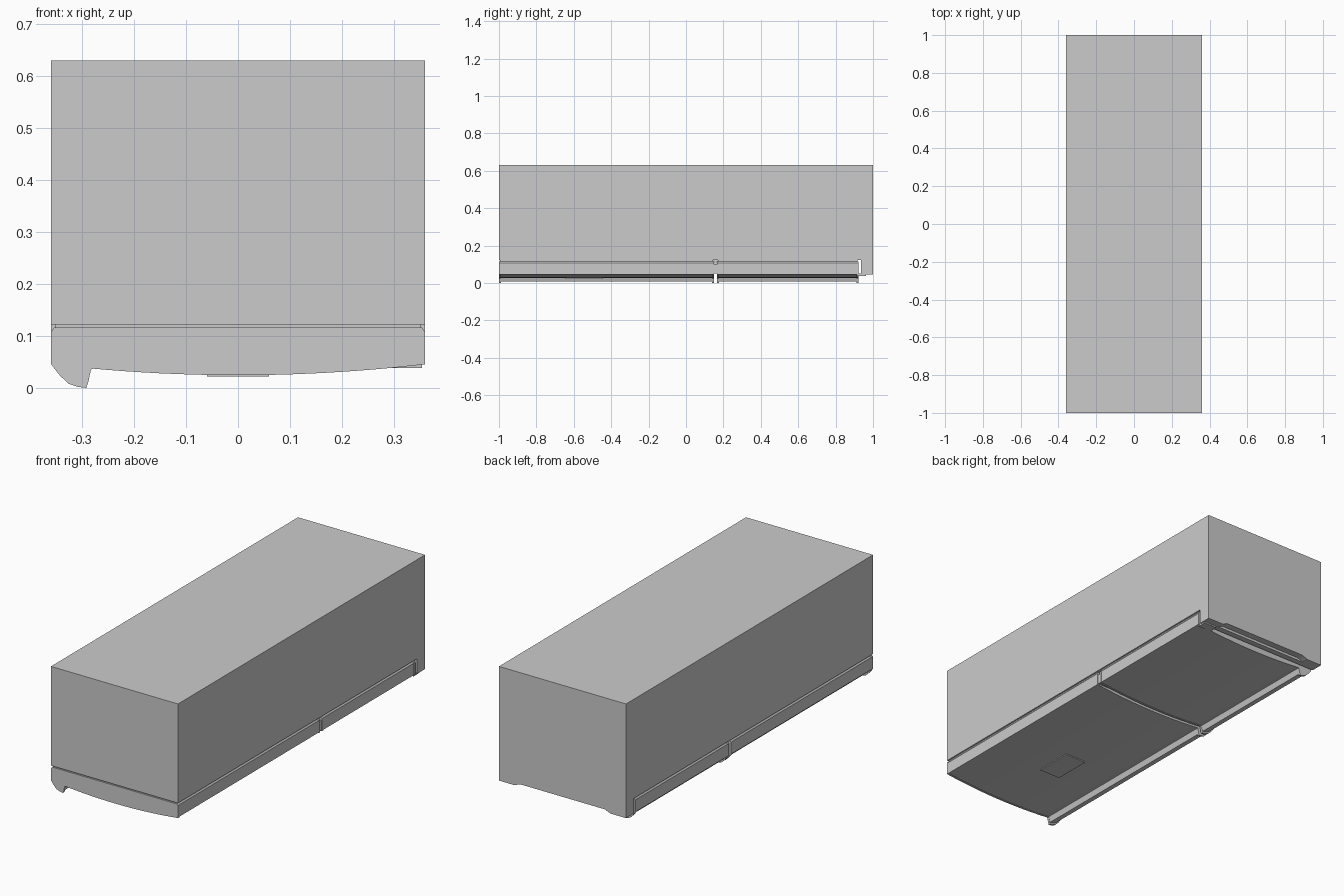
import bpy, bmesh

if "Cube" in bpy.data.objects:
    bpy.data.objects.remove(bpy.data.objects["Cube"])

W = 0.36  # half width


def prism(name, outline, a, b, axis='Y'):
    """Extrude a 2D outline: (x,z) along Y, or (y,z) along X."""
    bm = bmesh.new()
    rings = []
    for t in (a, b):
        rings.append([bm.verts.new((p, t, q) if axis == 'Y' else (t, p, q)) for p, q in outline])
    n = len(outline)
    for i in range(n):
        j = (i + 1) % n
        bm.faces.new((rings[0][i], rings[0][j], rings[1][j], rings[1][i]))
    bm.faces.new(rings[0])
    bm.faces.new(rings[1])
    bmesh.ops.recalc_face_normals(bm, faces=bm.faces)
    me = bpy.data.meshes.new(name)
    bm.to_mesh(me)
    bm.free()
    ob = bpy.data.objects.new(name, me)
    bpy.context.collection.objects.link(ob)
    return ob


def box(name, x, y, z):
    return prism(name, [(x[0], z[0]), (x[1], z[0]), (x[1], z[1]), (x[0], z[1])], *y)


def front_z(x, base):
    """Gently bowed door front."""
    return base + 0.021 * (x / W) ** 2


def door_outline(side, base, lip):
    """Door cross-section: bowed front with a grip lip on the left edge."""
    pts = [(-side + 0.006, 0.116), (-side, 0.108), (-side, 0.046),
           (-0.343, lip + 0.024), (-0.326, lip + 0.008), (-0.308, lip + 0.002),
           (-0.292, lip), (-0.288, lip + 0.012), (-0.283, base + 0.011)]
    for i in range(21):
        x = -0.279 + (side + 0.279) * i / 20
        pts.append((x, front_z(x, base)))
    return pts + [(side, 0.108), (side - 0.006, 0.116)]


# cabinet: L-shaped side outline, deeper at the top end
cabinet = prism('cabinet', [(-1, 0.122), (-1, 0.63), (1, 0.63), (1, 0.045),
                            (0.935, 0.045), (0.935, 0.122)], -W, W, 'X')

# shallow recess along the end panel's front edge
cutter = prism('recess_cutter', [(-0.27, 0.03), (-0.27, 0.046), (-0.24, 0.058), (0.24, 0.058),
                                 (0.27, 0.046), (0.27, 0.03)], 0.965, 1.02)
cutter.hide_render = True
mod = cabinet.modifiers.new('recess', 'BOOLEAN')
mod.operation = 'DIFFERENCE'
mod.object = cutter
mod.solver = 'EXACT'
bpy.context.view_layer.objects.active = cabinet
bpy.ops.object.modifier_apply(modifier=mod.name)
bpy.data.objects.remove(cutter)

# doors: bowed panel, end trims and gasket behind
CAP = 0.011
for label, y0, y1 in (('lower', -1.0, 0.150), ('upper', 0.166, 0.922)):
    prism(label + '_door', door_outline(W - 0.002, 0.026, 0.009), y0 + CAP, y1 - CAP)
    for end, a in (('bottom', y0), ('top', y1 - CAP)):
        prism(f'{label}_door_{end}_trim', door_outline(W, 0.0245, 0.0), a, a + CAP)
    box(label + '_door_gasket', (-W + 0.008, W - 0.008), (y0 + 0.006, y1 - 0.006), (0.112, 0.125))

# divider and hinges on the right-hand side
box('divider', (-W + 0.02, W - 0.02), (0.146, 0.17), (0.06, 0.125))
box('middle_hinge', (0.29, W - 0.004), (0.146, 0.17), (0.05, 0.1))
box('top_hinge', (0.28, W - 0.006), (0.915, 0.962), (0.038, 0.052))

# small flat panel on the lower door
box('door_panel', (-0.06, 0.06), (-0.645, -0.445), (0.022, 0.035))

bpy.ops.object.select_all(action='SELECT')
bpy.context.view_layer.objects.active = cabinet
bpy.ops.object.shade_smooth_by_angle(angle=0.5)
